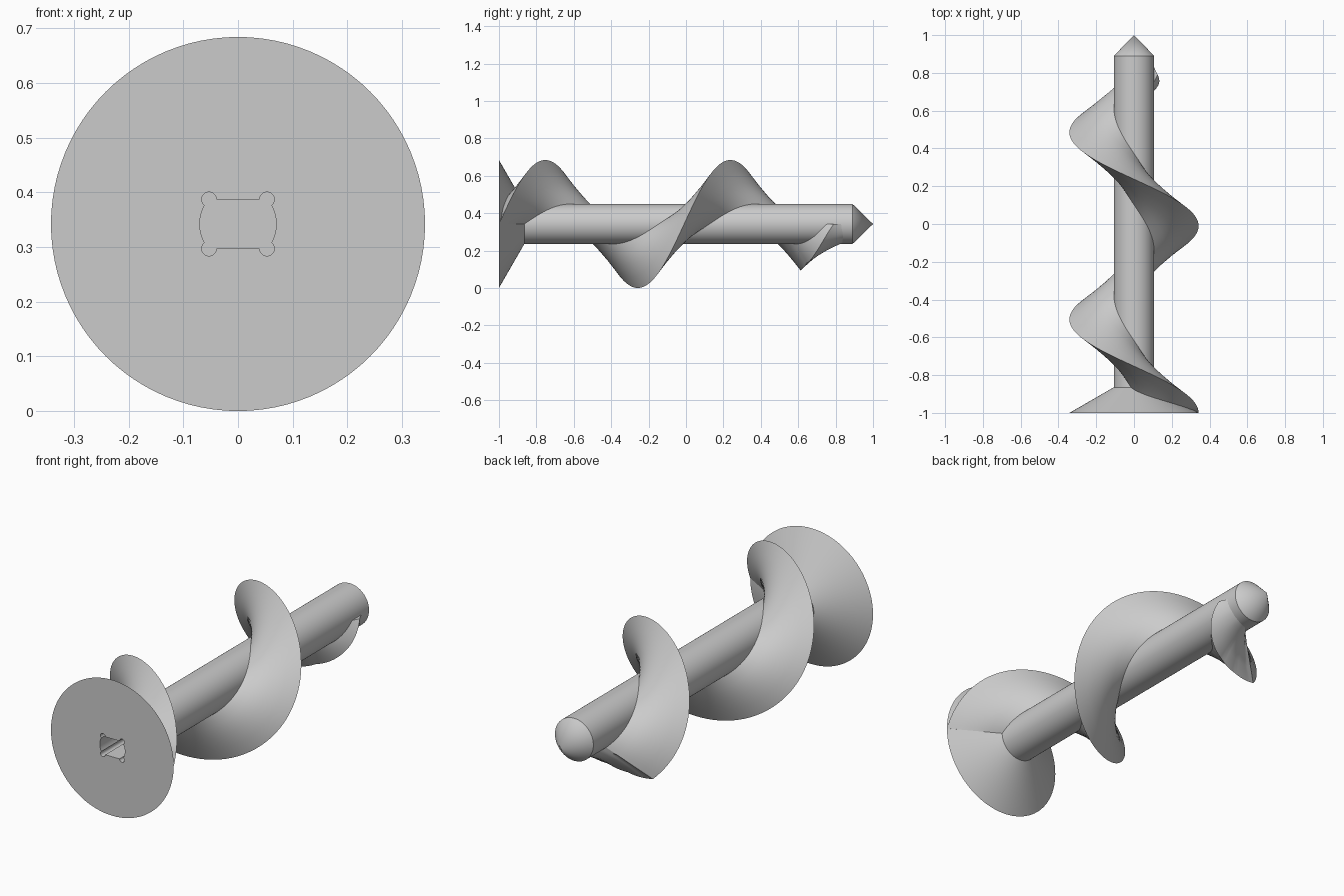
import bpy, bmesh
from math import pi, sin, cos, radians
from mathutils import Matrix, Vector

cube = bpy.data.objects.get("Cube")
if cube:
    bpy.data.objects.remove(cube, do_unlink=True)

R, SHAFT, AXIS = 0.342, 0.107, 0.342      # flight radius, shaft radius, axis height
PITCH, START = 0.99, -1.0
FLANK = 0.577                             # axial run per unit of flank height
SIDES = 96

gray = bpy.data.materials.new("plain gray")
gray.use_nodes = True
gray.diffuse_color = (0.6, 0.6, 0.6, 1)
gray.node_tree.nodes["Principled BSDF"].inputs["Base Color"].default_value = (0.6, 0.6, 0.6, 1)


def polar(r, angle, y):
    """Point around the lengthwise axis."""
    return Vector((r * cos(angle), y, AXIS + r * sin(angle)))


def make_object(name, bm):
    bmesh.ops.recalc_face_normals(bm, faces=bm.faces[:])
    mesh = bpy.data.meshes.new(name)
    bm.to_mesh(mesh)
    bm.free()
    mesh.materials.append(gray)
    obj = bpy.data.objects.new(name, mesh)
    bpy.context.collection.objects.link(obj)
    return obj


def select_only(obj):
    bpy.ops.object.select_all(action='DESELECT')
    obj.select_set(True)
    bpy.context.view_layer.objects.active = obj


def smooth(obj):
    select_only(obj)
    bpy.ops.object.shade_smooth_by_angle(angle=radians(30))


def prism(name, outline, y0, y1):
    """Extrude an outline in x and z along y."""
    bm = bmesh.new()
    face = bm.faces.new([bm.verts.new((x, y0, z)) for x, z in outline])
    grown = bmesh.ops.extrude_face_region(bm, geom=[face])["geom"]
    bmesh.ops.translate(bm, vec=(0, y1 - y0, 0),
                        verts=[g for g in grown if isinstance(g, bmesh.types.BMVert)])
    return make_object(name, bm)


def circle(cx, cz, r, n):
    return [(cx + r * cos(2 * pi * i / n), cz + r * sin(2 * pi * i / n)) for i in range(n)]


# Shaft with flared base and pointed tip, turned around the axis
bm = bmesh.new()
rings = []
for r, y in ((R, START), (SHAFT, START + (R - SHAFT) * FLANK), (SHAFT, 0.89)):
    rings.append([bm.verts.new(polar(r, 2 * pi * i / SIDES, y)) for i in range(SIDES)])
bm.faces.new(rings[0])
tip = bm.verts.new(polar(0, 0, 1))
for i in range(SIDES):
    j = (i + 1) % SIDES
    for a, b in zip(rings, rings[1:]):
        bm.faces.new((a[i], a[j], b[j], b[i]))
    bm.faces.new((rings[-1][i], rings[-1][j], tip))
shaft = make_object("shaft", bm)

# Drive socket: round-sided slot with a relief hole at each corner
cutters = [prism("socket_cutter",
                 [(x, AXIS + max(-0.045, min(0.045, z))) for x, z in circle(0, 0, 0.07, 64)
                  if abs(z) < 0.0455 or abs(x) < 0.0535], -1.1, -0.5)]
for sx in (-1, 1):
    for sz in (-1, 1):
        cutters.append(prism("corner_cutter",
                             circle(sx * 0.053, AXIS + sz * 0.045, 0.0135, 20), -1.1, -0.5))
select_only(shaft)
for cutter in cutters:
    cutter.hide_render = True
    mod = shaft.modifiers.new("socket", 'BOOLEAN')
    mod.operation = 'DIFFERENCE'
    mod.solver = 'EXACT'
    mod.object = cutter
    bpy.ops.object.modifier_apply(modifier=mod.name)
    bpy.data.objects.remove(cutter, do_unlink=True)
smooth(shaft)

# Spiral flight: triangular section swept along a helix, then a fast taper
ROOT = 0.1


def section(angle, low, crest_r, crest_y, high, sag=0.0):
    """Points from lower root over the crest to upper root."""
    pts = []
    for k in range(-4, 5):
        t = 1 - abs(k) / 4
        r = ROOT + (crest_r - ROOT) * t
        y = crest_y + (1 - t) * ((low if k < 0 else high) - crest_y)
        r -= sag * (crest_r - ROOT) * t * (1 - t) * (k > 0)
        pts.append(polar(r, angle, max(y, START + 0.001)))
    return pts


sections = []
END, STEPS = radians(585), 156
half = (R - ROOT) * FLANK
for i in range(STEPS + 1):
    a = END * i / STEPS
    y = START + PITCH * a / (2 * pi)
    sections.append(section(a, y - half, R, y, y + half))

# Taper stations: turn past the end, lower root, crest radius, crest y, upper root
y_end = START + PITCH * END / (2 * pi)
stations = [(0, y_end - half, R, y_end, y_end + half),
            (20, 0.53, 0.262, 0.622, 0.80),
            (40, 0.575, 0.212, 0.643, 0.835),
            (70, 0.63, 0.183, 0.685, 0.855),
            (100, 0.685, 0.156, 0.733, 0.86),
            (135, 0.74, 0.125, 0.79, 0.85)]
for s0, s1 in zip(stations, stations[1:]):
    for k in range(1, 7):
        t = k / 6
        turn, *rest = [p + (q - p) * t for p, q in zip(s0, s1)]
        sections.append(section(END + radians(turn), *rest, sag=0.3))

bm = bmesh.new()
rows = [[bm.verts.new(p) for p in pts] for pts in sections]
for a, b in zip(rows, rows[1:]):
    for i in range(len(a)):
        j = (i + 1) % len(a)
        bm.faces.new((a[i], a[j], b[j], b[i]))
bm.faces.new(rows[0])
bm.faces.new(rows[-1])
flight = make_object("spiral_flight", bm)
smooth(flight)
